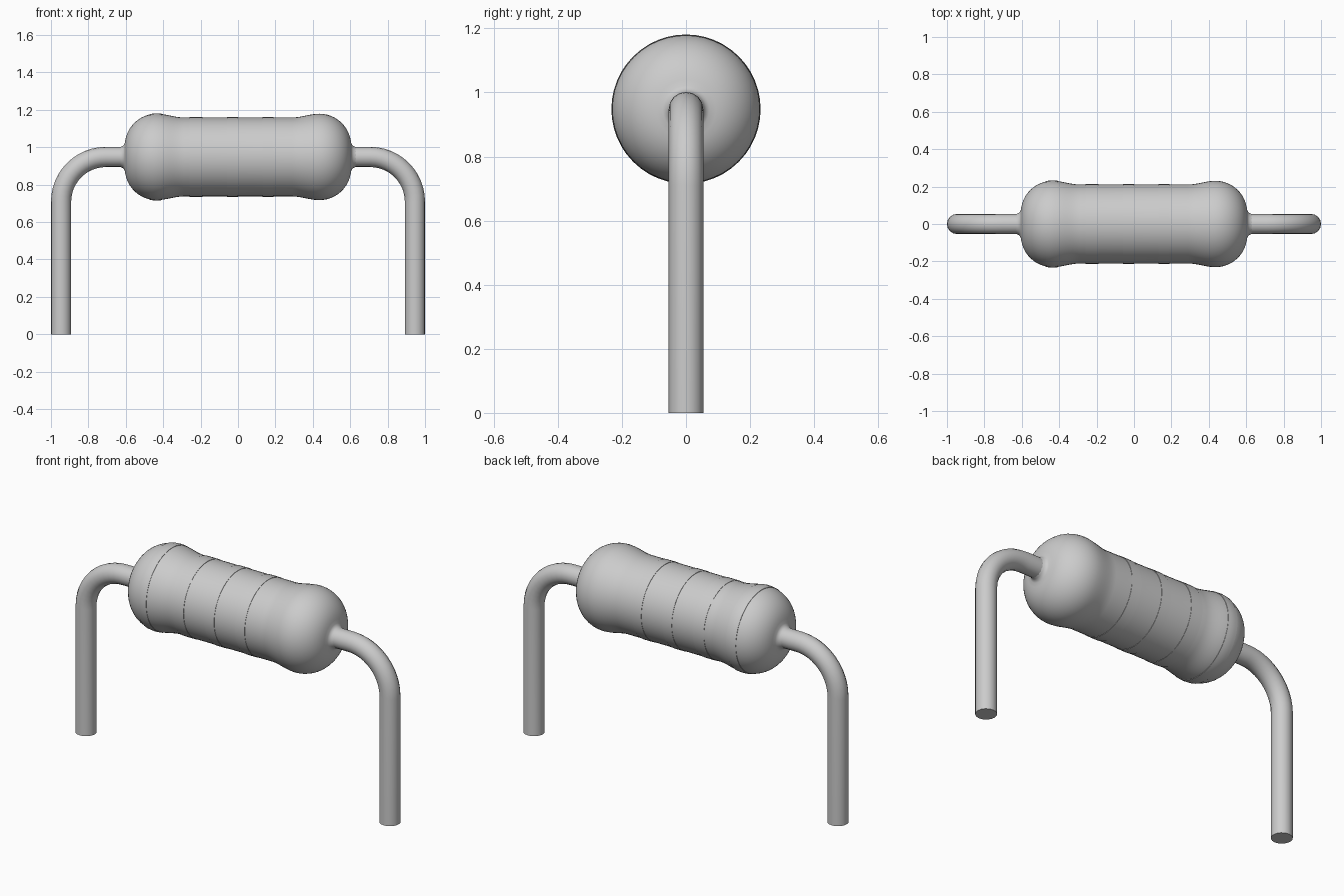
import bpy, bmesh, math
from mathutils import Matrix

if "Cube" in bpy.data.objects:
    bpy.data.objects.remove(bpy.data.objects["Cube"], do_unlink=True)

AXIS_Z = 0.948      # height of the body axis
WIRE_R = 0.054
LEG_X = 0.946
BEND_R = 0.24

grey = bpy.data.materials.new("plain grey")
grey.use_nodes = True
colour = (0.6, 0.6, 0.6, 1)
grey.diffuse_color = colour
grey.node_tree.nodes["Principled BSDF"].inputs["Base Color"].default_value = colour


def smooth(obj):
    bpy.ops.object.select_all(action="DESELECT")
    obj.select_set(True)
    bpy.context.view_layer.objects.active = obj
    bpy.ops.object.shade_smooth_by_angle(angle=math.radians(40))


def body_radius(x):
    """Waist, swelling shoulder, then a rounded end."""
    a = abs(x)
    t = min(max((a - 0.29) / 0.145, 0), 1)
    if a <= 0.435:
        return 0.211 + 0.02 * t * t * (3 - 2 * t)
    return 0.061 + math.sqrt(max(0.17 ** 2 - (a - 0.435) ** 2, 0))


def lathe(name, profile, segments=48):
    """Revolve (x, radius) points about the body axis."""
    bm = bmesh.new()
    rings = []
    for x, r in profile:
        ring = []
        for i in range(segments):
            a = math.tau * i / segments
            ring.append(bm.verts.new((x, r * math.cos(a), AXIS_Z + r * math.sin(a))))
        rings.append(ring)
    for p, q in zip(rings, rings[1:]):
        for i in range(segments):
            j = (i + 1) % segments
            bm.faces.new((p[i], p[j], q[j], q[i]))
    bm.faces.new(rings[0])
    bm.faces.new(rings[-1])
    bmesh.ops.recalc_face_normals(bm, faces=bm.faces)
    mesh = bpy.data.meshes.new(name)
    bm.to_mesh(mesh)
    bm.free()
    obj = bpy.data.objects.new(name, mesh)
    bpy.context.collection.objects.link(obj)
    mesh.materials.append(grey)
    smooth(obj)


# Body: half profile from waist to wire collar, mirrored
half = [(0.29 + 0.145 * i / 8, body_radius(0.29 + 0.145 * i / 8)) for i in range(9)]
for i in range(1, 12):
    a = math.radians(90 - 7.2 * i)
    half.append((0.435 + 0.17 * math.cos(a), 0.061 + 0.17 * math.sin(a)))
half += [(0.606, 0.073), (0.611, 0.063), (0.62, 0.057), (0.63, WIRE_R - 0.001)]
lathe("body", [(-x, r) for x, r in reversed(half)] + half)

# Thin painted rings
for n, (start, end) in enumerate([(-0.47, -0.41), (-0.26, -0.19),
                                  (-0.06, 0.0), (0.13, 0.19)], 1):
    xs = [start + (end - start) * i / 4 for i in range(5)]
    rim = [(x, body_radius(x) + 0.002) for x in xs]
    lathe(f"band_{n}", [(start, rim[0][1] - 0.01)] + rim + [(end, rim[-1][1] - 0.01)])


# Bent wire leads
def lead(name, side):
    path = [(0.55, AXIS_Z)]
    for i in range(13):
        a = math.radians(90 - 7.5 * i)
        path.append((LEG_X - BEND_R + BEND_R * math.cos(a),
                     AXIS_Z - BEND_R + BEND_R * math.sin(a)))
    path.append((LEG_X, 0))
    curve = bpy.data.curves.new(name, "CURVE")
    curve.dimensions = "3D"
    curve.bevel_depth = WIRE_R
    curve.bevel_resolution = 6
    curve.use_fill_caps = True
    spline = curve.splines.new("POLY")
    spline.points.add(len(path) - 1)
    for point, (x, z) in zip(spline.points, path):
        point.co = (side * x, 0, z, 1)
    obj = bpy.data.objects.new(name, curve)
    bpy.context.collection.objects.link(obj)
    curve.materials.append(grey)
    bpy.ops.object.select_all(action="DESELECT")
    obj.select_set(True)
    bpy.context.view_layer.objects.active = obj
    bpy.ops.object.convert(target="MESH")
    smooth(bpy.context.view_layer.objects.active)


lead("left_lead", 1)
lead("right_lead", -1)
